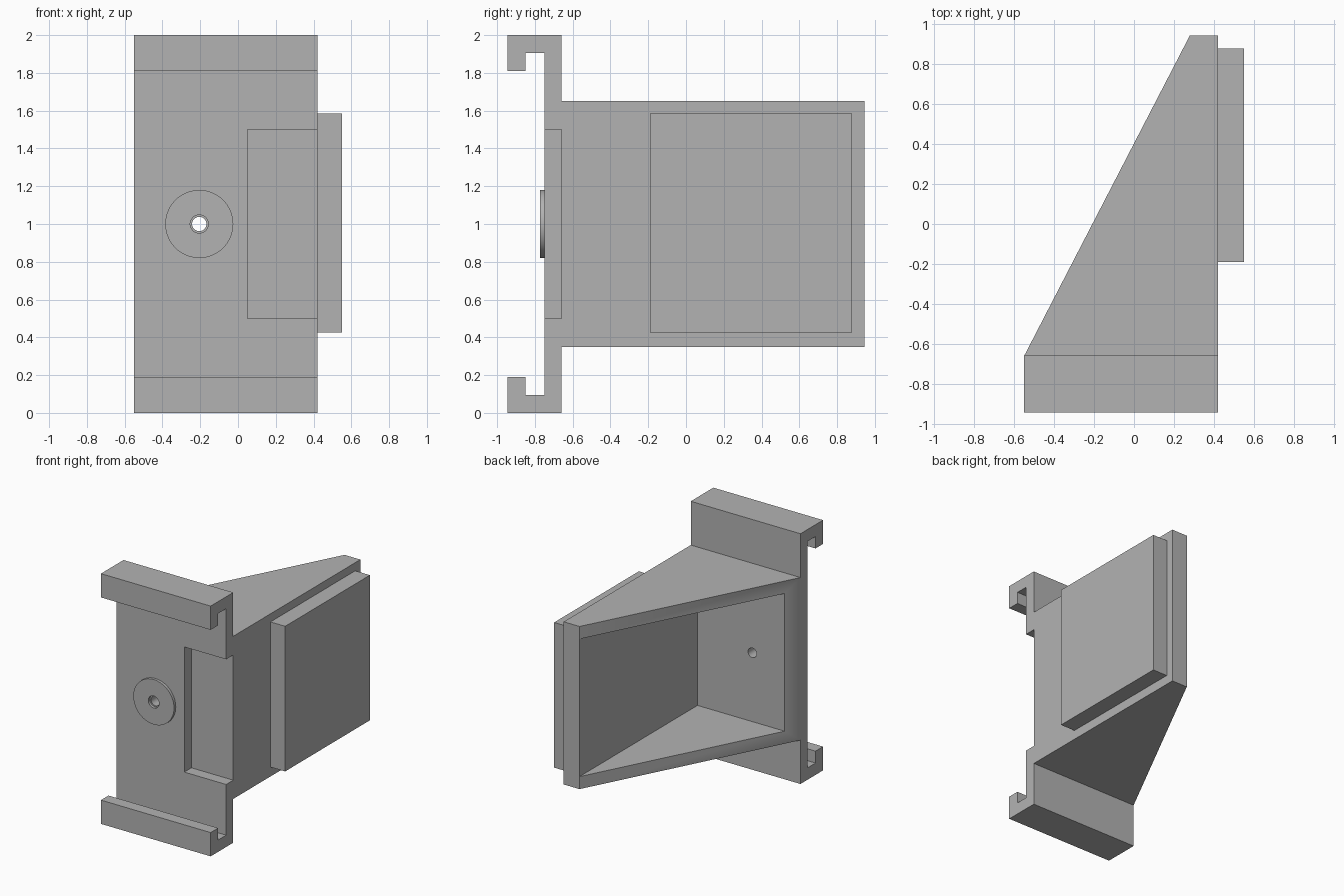
import bpy, bmesh
from mathutils import Vector

if "Cube" in bpy.data.objects:
    bpy.data.objects.remove(bpy.data.objects["Cube"], do_unlink=True)

grey = bpy.data.materials.new("plain grey")
grey.use_nodes = True
colour = (0.45, 0.45, 0.45, 1)
grey.diffuse_color = colour
grey.node_tree.nodes["Principled BSDF"].inputs["Base Color"].default_value = colour


def prism(name, points, sweep):
    """Extrude a closed 3D outline along a sweep vector."""
    bm = bmesh.new()
    face = bm.faces.new([bm.verts.new(p) for p in points])
    grown = bmesh.ops.extrude_face_region(bm, geom=[face], use_keep_orig=True)
    moved = [v for v in grown["geom"] if isinstance(v, bmesh.types.BMVert)]
    bmesh.ops.translate(bm, verts=moved, vec=Vector(sweep))
    bmesh.ops.recalc_face_normals(bm, faces=bm.faces)
    mesh = bpy.data.meshes.new(name)
    bm.to_mesh(mesh)
    bm.free()
    mesh.materials.append(grey)
    obj = bpy.data.objects.new(name, mesh)
    bpy.context.collection.objects.link(obj)
    return obj


def box(name, x0, x1, y0, y1, z0, z1):
    outline = [(x0, y0, z0), (x1, y0, z0), (x1, y1, z0), (x0, y1, z0)]
    return prism(name, outline, (0, 0, z1 - z0))


def cylinder(name, radius, y0, y1):
    """Round part along y, on the axis of the fixing hole."""
    bpy.ops.mesh.primitive_cylinder_add(
        vertices=64, radius=radius, depth=y1 - y0,
        location=(-0.205, (y0 + y1) / 2, 1), rotation=(1.5707963, 0, 0))
    obj = bpy.context.object
    obj.name = name
    obj.data.materials.append(grey)
    return obj


def combine(target, helper, operation, keep=False):
    """Apply a boolean and remove the helper unless it is needed again."""
    helper.hide_render = True
    mod = target.modifiers.new(operation.lower(), "BOOLEAN")
    mod.object, mod.operation, mod.solver = helper, operation, "EXACT"
    bpy.context.view_layer.objects.active = target
    bpy.ops.object.modifier_apply(modifier=mod.name)
    if not keep:
        bpy.data.objects.remove(helper, do_unlink=True)


left, right = -0.55, 0.42

# Front plate with a hooked lip at top and bottom, mirrored about z = 1
lower = [(-0.75, 0.095), (-0.85, 0.095), (-0.85, 0.19),
         (-0.945, 0.19), (-0.945, 0), (-0.66, 0)]
profile = lower + [(y, 2 - z) for y, z in reversed(lower)]
body = prism("bracket_body", [(left, y, z) for y, z in profile],
             (right - left, 0, 0))

# Wedge-shaped housing behind the plate
plan = [(left, -0.66), (right, -0.66), (right, 0.945), (0.28, 0.945)]
wedge = prism("wedge", [(x, y, 0.35) for x, y in plan], (0, 0, 1.3))
combine(body, wedge, "UNION")

# Open cavity in the sloping side, and shallow recess in the plate
combine(body, box("cavity", -0.9, 0.28, -0.545, 1.1, 0.45, 1.55), "DIFFERENCE")
combine(body, box("recess", 0.05, 0.6, -0.8, -0.66, 0.5, 1.5), "DIFFERENCE")

# Round boss and stepped fixing hole
boss = cylinder("round_boss", 0.18, -0.772, -0.75)
combine(boss, cylinder("boss_hole", 0.048, -0.9, -0.6), "DIFFERENCE")
combine(body, cylinder("plate_hole", 0.038, -0.9, -0.4), "DIFFERENCE")

# Rectangular pad on the side
pad = box("side_pad", right, 0.55, -0.19, 0.88, 0.425, 1.585)

for obj in (body, boss, pad):
    bpy.ops.object.select_all(action="DESELECT")
    obj.select_set(True)
    bpy.context.view_layer.objects.active = obj
    bpy.ops.object.shade_smooth_by_angle(angle=0.5)
